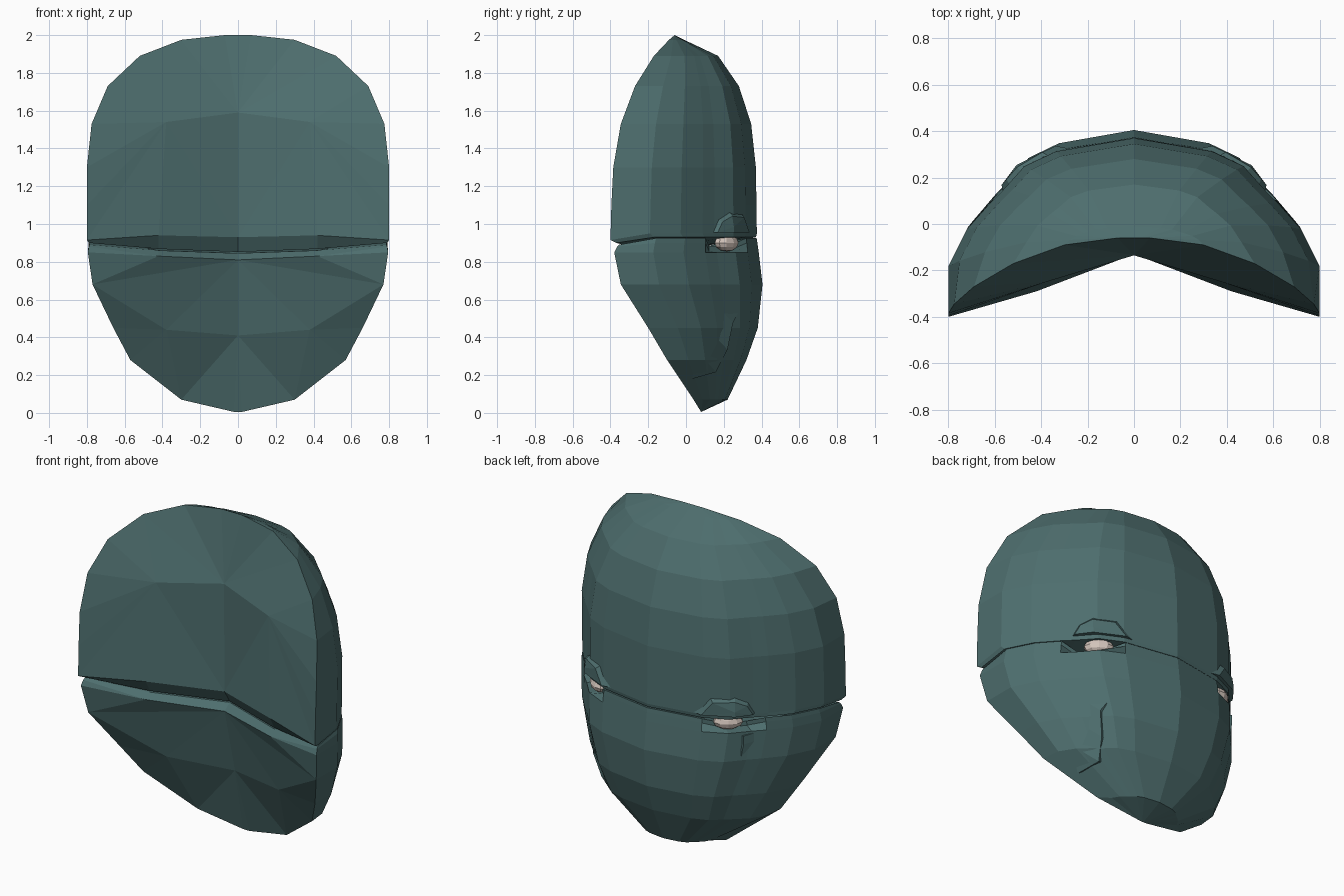
import bpy, bmesh
from mathutils import Vector
from mathutils.bvhtree import BVHTree

cube = bpy.data.objects.get("Cube")
if cube:
    bpy.data.objects.remove(cube)


def material(name, rgb):
    m = bpy.data.materials.new(name)
    m.use_nodes = True
    m.diffuse_color = (*rgb, 1)
    m.node_tree.nodes["Principled BSDF"].inputs["Base Color"].default_value = (*rgb, 1)
    return m


teal = material("dull_teal", (0.075, 0.155, 0.155))
ivory = material("pale_ivory", (0.68, 0.58, 0.52))


def finish(bm, name, mat):
    bmesh.ops.remove_doubles(bm, verts=bm.verts, dist=0.0005)
    bmesh.ops.triangulate(bm, faces=[f for f in bm.faces if len(f.verts) > 4])
    bmesh.ops.recalc_face_normals(bm, faces=bm.faces)
    me = bpy.data.meshes.new(name)
    bm.to_mesh(me)
    bm.free()
    me.materials.append(mat)
    ob = bpy.data.objects.new(name, me)
    bpy.context.collection.objects.link(ob)
    return ob


# Cross-section of the domed face: (share of half width, share of depth)
HALF = [(1, 0), (1, .27), (.9, .48), (.775, .63), (.70, .71), (.59, .84), (.42, .924)]
SECTION = HALF + [(0, 1)] + [(-x, t) for x, t in reversed(HALF)]
LAST = len(SECTION) - 1
EYE_COLUMNS = (4, 5, LAST - 5, LAST - 4)


def mask_half(name, rows, lifts, eye_dip, pivot, skip, mid, centre, lip, inner_lip):
    """rows run from the tip to the gap: (z, half width, rim y, dome y, pinch of the dome)"""
    bm = bmesh.new()
    grid = []
    for r, (z, w, rim, dome, pinch) in enumerate(rows):
        line = []
        for c, (fx, t) in enumerate(SECTION):
            on_rim = c in (0, LAST)
            p = Vector((fx * w * (1 if on_rim else pinch), rim + t * (dome - rim), z))
            if not on_rim:
                p.z += lifts.get(r - len(rows), 0)
            if eye_dip and r >= len(rows) - 2 and c in EYE_COLUMNS:
                p = Vector((p.x * .9, p.y - .04, p.z - eye_dip))
            line.append(bm.verts.new(p))
        grid.append(line)
    # domed outside
    for a, b in zip(grid, grid[1:]):
        for c in range(LAST):
            bm.faces.new((a[c], a[c + 1], b[c + 1], b[c]))
    # hollow inside, fanned from a few points on each side
    vc = bm.verts.new(centre)
    l0, i0 = bm.verts.new(lip[0]), bm.verts.new(inner_lip[0])
    gap_edges = []
    for s, col in ((1, 0), (-1, LAST)):
        vm, l1, i1 = (bm.verts.new((s * p[0], p[1], p[2])) for p in (mid, lip[1], inner_lip[1]))
        edge = [grid[0][LAST // 2]] + [line[col] for line in grid[:-1]]
        corner = len(edge) - 1 - skip
        for k in range(len(edge) - 1):
            hub = vc if k < pivot else vm if k < corner else l1
            bm.faces.new((hub, edge[k], edge[k + 1]))
        bm.faces.new((vc, edge[pivot], vm))
        if skip:
            bm.faces.new((vm, edge[corner], l0))
            bm.faces.new((l0, edge[corner], l1))
        else:
            bm.faces.new((vm, edge[corner], l1))
            bm.faces.new((vm, l1, l0))
        bm.faces.new((vm, l0, vc))
        # bevelled lip along the gap
        bm.faces.new((edge[-1], grid[-1][col], i1, l1))
        bm.faces.new((l1, i1, i0, l0))
        gap_edges.append(i1)
    bm.faces.new(grid[-1] + [gap_edges[1], i0, gap_edges[0]])
    return finish(bm, name, teal)


upper = mask_half(
    "upper_mask",
    [(2.0, .07, -.06, -.06, 1), (1.975, .30, -.09, -.01, .93), (1.89, .52, -.17, .17, .89),
     (1.73, .69, -.27, .28, .93), (1.53, .775, -.345, .345, .97), (1.3, .80, -.385, .37, 1),
     (1.1, .80, -.395, .373, 1), (.915, .80, -.40, .375, 1), (.90, .79, -.37, .37, 1)],
    {-2: .035, -1: .03}, 0, 3, 0, (.38, -.25, 1.54), (0, -.135, 1.59),
    [(0, -.13, .93), (.42, -.29, .94)], [(0, -.08, .852), (.42, -.25, .868)])

lower = mask_half(
    "lower_mask",
    [(.005, .02, .08, .08, 1), (.07, .30, .04, .22, .78), (.28, .57, -.10, .32, .98),
     (.45, .66, -.20, .38, 1), (.68, .77, -.345, .405, 1), (.85, .795, -.38, .385, 1),
     (.88, .79, -.365, .378, 1), (.89, .785, -.355, .374, 1)],
    {-2: .02, -1: .035}, .045, 2, 2, (.38, -.15, .44), (0, -.03, .41),
    [(0, -.13, .81), (.42, -.29, .83)], [(0, -.08, .845), (.42, -.25, .86)])

# Helper that finds the dome surface from a side position (y, z)
TREES = [BVHTree.FromPolygons([v.co for v in o.data.vertices],
                              [p.vertices for p in o.data.polygons]) for o in (upper, lower)]


def on_dome(side, y, z, height):
    tree = TREES[0] if z > .93 else TREES[1]
    hit, n, _, _ = tree.ray_cast(Vector((side * 2, y, z)), Vector((-side, 0, 0)))
    if n.x * side < 0:
        n = -n
    return hit + n * height


def ridge(name, side, path, shift, height):
    """A crease that rises from one side and drops sharply on the other"""
    bm = bmesh.new()
    strips = []
    for k, (y, z) in enumerate(path):
        h = height if k < len(path) - 1 else 0
        strips.append([bm.verts.new(on_dome(side, *p)) for p in (
            (y + shift[0], z + shift[1], -.004), (y, z, h),
            (y - shift[0] * .15, z - shift[1] * .15, -.01))])
    for a, b in zip(strips, strips[1:]):
        for k in range(3):
            bm.faces.new((a[k], a[(k + 1) % 3], b[(k + 1) % 3], b[k]))
    bm.faces.new(strips[0])
    bm.faces.new(strips[-1])
    finish(bm, name, teal)


ridge("cheek_crease", 1, [(.03, .19), (.15, .225), (.21, .34), (.24, .48), (.30, .58)],
      (-.05, .06), .014)
ridge("under_eye_crease", -1, [(.20, .83), (.20, .78), (.21, .70)], (-.06, .01), .012)

# Brow plates with a raised middle, and the eyes below them
BROW = [(.14, .955), (.17, 1.03), (.23, 1.07), (.30, 1.06), (.33, .955)]
for side, label in ((1, "left"), (-1, "right")):
    bm = bmesh.new()
    base = [bm.verts.new(on_dome(side, y, z, -.01)) for y, z in BROW]
    top = [bm.verts.new(on_dome(side, .24 + (y - .24) * .85, .955 + (z - .955) * .75, .02))
           for y, z in BROW]
    middle = bm.verts.new(on_dome(side, .235, .985, .028))
    keel = bm.verts.new(on_dome(side, .235, .955, .028))
    root = bm.verts.new(on_dome(side, .235, .955, -.01))
    for k in range(len(BROW) - 1):
        bm.faces.new((base[k], base[k + 1], top[k + 1], top[k]))
        bm.faces.new((top[k], top[k + 1], middle))
    for end in (0, -1):
        bm.faces.new((top[end], middle, keel))
        bm.faces.new((base[end], top[end], keel, root))
    bm.faces.new(base + [root])
    finish(bm, label + "_brow", teal)

    bm = bmesh.new()
    bmesh.ops.create_uvsphere(bm, u_segments=10, v_segments=6, radius=1)
    eye = finish(bm, label + "_eye", ivory)
    eye.scale = (.085, .05, .045)
    eye.location = (side * .435, .215, .9)
    eye.rotation_euler = (0, 0, -side * .68)
